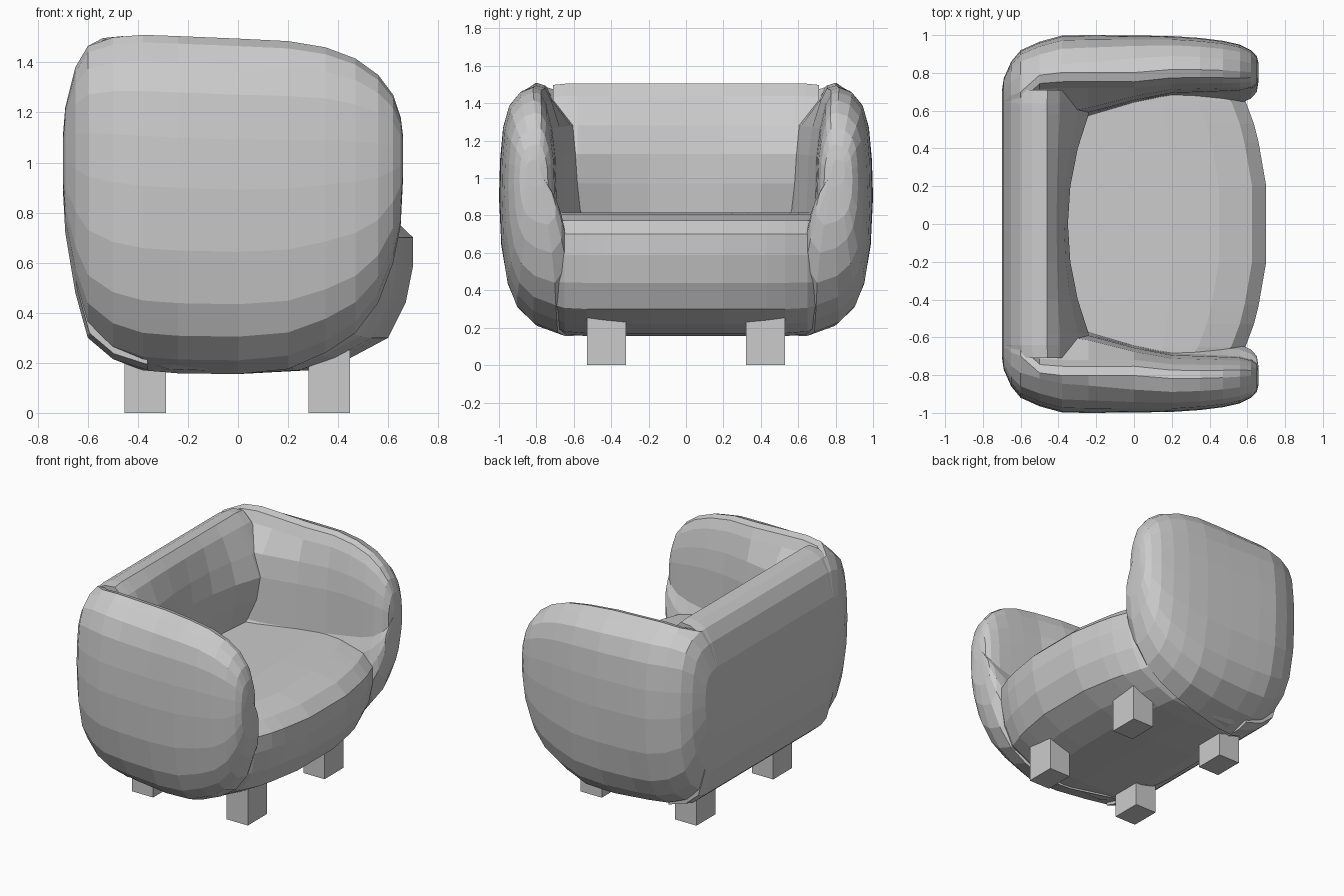
import bpy, bmesh


def loft(name, rings):
    """Skin a list of closed rings and cap both ends."""
    bm = bmesh.new()
    vr = [[bm.verts.new(p) for p in ring] for ring in rings]
    n = len(vr[0])
    for a, b in zip(vr, vr[1:]):
        for i in range(n):
            j = (i + 1) % n
            bm.faces.new((a[i], a[j], b[j], b[i]))
    bm.faces.new(vr[0])
    bm.faces.new(vr[-1])
    bmesh.ops.recalc_face_normals(bm, faces=bm.faces)
    me = bpy.data.meshes.new(name)
    bm.to_mesh(me)
    bm.free()
    ob = bpy.data.objects.new(name, me)
    bpy.context.collection.objects.link(ob)
    return ob


# Arms: one padded y-z section, refitted at each x station
arm_section = [(.65, .16), (.8, .215), (.9, .31), (.955, .44), (.99, .65),
               (1, .9), (.995, 1.1), (.98, 1.28), (.945, 1.4), (.88, 1.475),
               (.8, 1.505), (.75, 1.49), (.715, 1.42), (.68, 1.28),
               (.66, 1.13), (.655, .98), (.65, .82), (.60, .7),
               (.56, .5), (.56, .3)]
# x, bottom z, top z, inner y, outer y
arm_stations = [(-.70, .9, 1.1, .56, .70), (-.69, .72, 1.22, .56, .77),
                (-.65, .48, 1.38, .55, .86), (-.60, .31, 1.465, .54, .92),
                (-.50, .215, 1.5, .54, .965), (-.38, .17, 1.51, .56, .998),
                (-.24, .158, 1.505, .585, 1.0), (0, .155, 1.495, .65, .998),
                (.20, .175, 1.485, .69, .995), (.35, .24, 1.46, .695, .985),
                (.47, .32, 1.415, .70, .97), (.56, .44, 1.35, .705, .95),
                (.62, .60, 1.27, .72, .92), (.65, .75, 1.18, .74, .89),
                (.66, .95, 1.1, .78, .85)]
for side, label in ((1, "left"), (-1, "right")):
    rings = []
    for x, zb, zt, yi, yo in arm_stations:
        ring = []
        for i, (y, z) in enumerate(arm_section):
            # the top rim stays thin where the inner face bulges
            low = max(yi, .66) if i in (10, 11, 12) and x > -.55 else yi
            ring.append((x, side * (low + (y - .655) / .345 * (yo - low)),
                         zb + (z - .16) / 1.345 * (zt - zb)))
        rings.append(ring)
    loft(label + "_arm", rings)

# Backrest: x-z profile swept across y, inner face thickening toward the corners
back_profile = [(-.36, .17), (-.5, .215), (-.6, .3), (-.65, .48), (-.69, .72),
                (-.70, .9), (-.70, 1.1), (-.69, 1.22), (-.65, 1.38),
                (-.6, 1.465), (-.54, 1.497), (-.46, 1.505), (-.41, 1.44),
                (-.37, 1.28), (-.35, 1.13), (-.35, .97), (-.36, .8), (-.36, .5)]
bulge = {12: .15, 13: .65, 14: 1, 15: .8, 16: .3}
rings = []
for y in (-.71, -.64, -.58, -.4, -.2, 0, .2, .4, .58, .64, .71):
    inset = .965 if abs(y) > .7 else 1
    rings.append([(-.4 + (x + .4) * inset
                   + bulge.get(i, 0) * .11 * min(1, abs(y) / .58) ** 2,
                   y, .84 + (z - .84) * (inset if z < 1 else 1 - (1 - inset) * .3))
                  for i, (x, z) in enumerate(back_profile)])
loft("backrest", rings)

# Seat body: x-z profile swept across y, front curving back into the arms
seat_profile = [(-.45, .19), (-.35, .165), (0, .155), (.28, .17), (.45, .22),
                (.60, .30), (.67, .44), (.70, .59), (.70, .70), (.625, .772),
                (.45, .808), (.2, .815), (-.45, .805)]
half = [(.2, 0, 0), (.43, .04, 0), (.53, .065, 0), (.65, .11, .01),
        (.73, .17, .05), (.82, .26, .12), (.9, .38, .22)]
stations = [(-y, d, l) for y, d, l in reversed(half)] + [(0, 0, 0)] + half
rings = []
for y, back, lift in stations:
    rings.append([(x - back * min(x / .45, 1) if x > 0 else x * (1 - 2 * back), y,
                   z + lift * max(0, .5 - z) / .34) for x, z in seat_profile])
loft("seat", rings)

# Four square legs
for x, end in ((.365, "front"), (-.37, "back")):
    for y, side in ((.425, "left"), (-.425, "right")):
        bpy.ops.mesh.primitive_cube_add(size=1, location=(x, y, .15))
        leg = bpy.context.object
        leg.name = f"{end}_{side}_leg"
        leg.scale = (.165, .21, .30)
